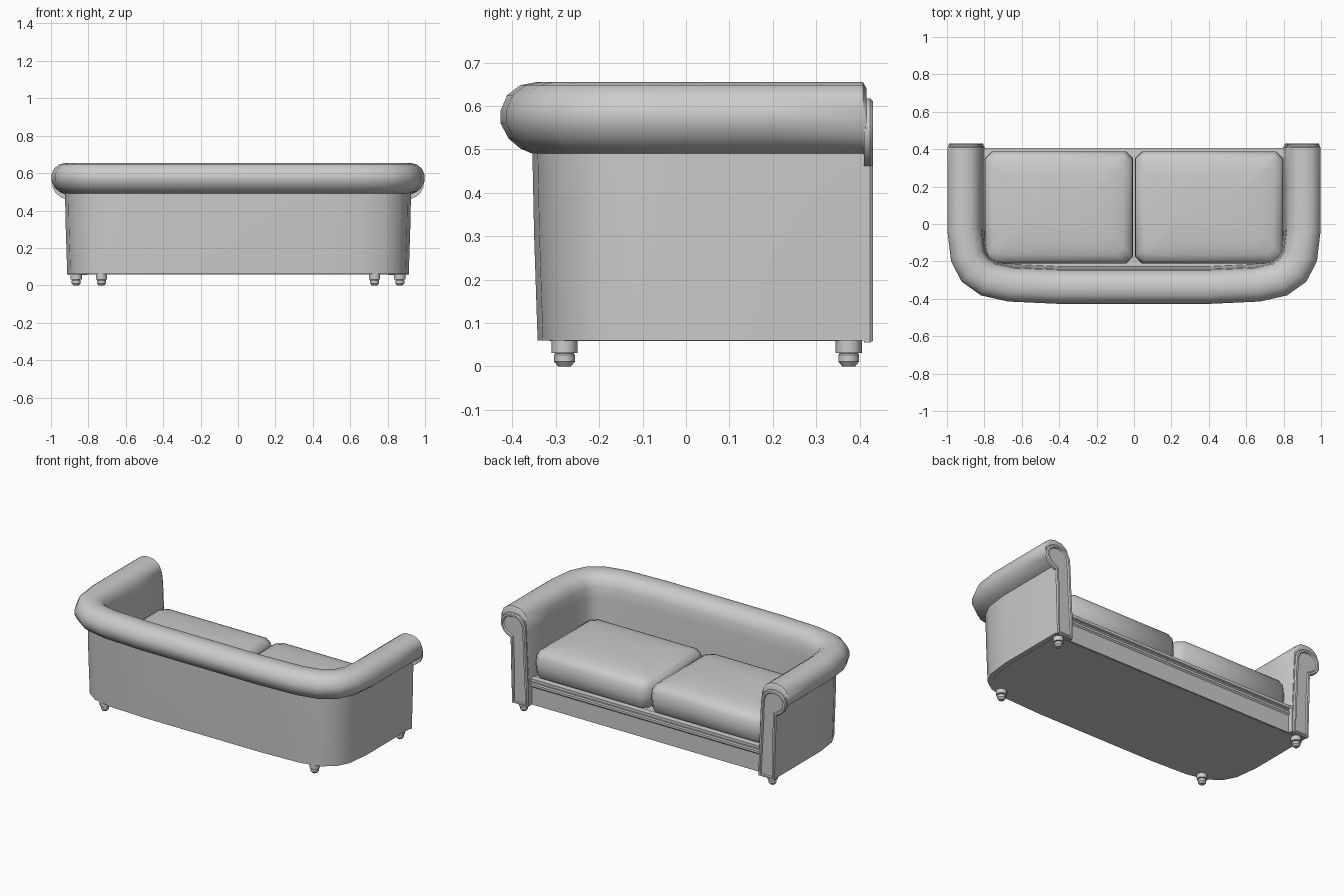
import bpy, bmesh, math
from mathutils import Vector

if "Cube" in bpy.data.objects:
    bpy.data.objects.remove(bpy.data.objects["Cube"])


def finish(name, bm, angle=40):
    bmesh.ops.recalc_face_normals(bm, faces=bm.faces[:])
    me = bpy.data.meshes.new(name)
    bm.to_mesh(me)
    bm.free()
    ob = bpy.data.objects.new(name, me)
    bpy.context.collection.objects.link(ob)
    bpy.ops.object.select_all(action='DESELECT')
    ob.select_set(True)
    bpy.context.view_layer.objects.active = ob
    bpy.ops.object.shade_smooth_by_angle(angle=math.radians(angle))
    return ob


def loft(bm, rings, caps=True):
    vs = [[bm.verts.new(p) for p in r] for r in rings]
    n = len(vs[0])
    for a, b in zip(vs, vs[1:]):
        for i in range(n):
            j = (i + 1) % n
            bm.faces.new((a[i], a[j], b[j], b[i]))
    if caps:
        bm.faces.new(vs[0])
        bm.faces.new(vs[-1])


# U-shaped plan path (right half, mirrored) and outward mitre directions
half = [(.905, .408), (.905, .2), (.905, -.03), (.888, -.17), (.85, -.245),
        (.78, -.295), (.66, -.322), (.4, -.334)]
path = [Vector(p) for p in half] + [Vector((-x, y)) for x, y in reversed(half)]


def outward(i):
    def nrm(a, b):
        d = (b - a).normalized()
        return Vector((-d.y, d.x))
    ns = []
    if i > 0:
        ns.append(nrm(path[i - 1], path[i]))
    if i < len(path) - 1:
        ns.append(nrm(path[i], path[i + 1]))
    m = sum(ns, Vector((0, 0))).normalized()
    return m / m.dot(ns[0])


sign = 1 if outward(0).x > 0 else -1


def offset(i, d):
    return path[i] + outward(i) * d * sign


# Rolled arm and back shell: (outward offset, height)
profile = [(.008, .06), (.016, .3), (.02, .49), (.048, .502), (.075, .525),
           (.093, .56), (.093, .59), (.078, .625), (.048, .648), (.01, .655),
           (-.035, .65), (-.07, .625), (-.088, .585), (-.093, .52),
           (-.1, .35), (-.108, .2), (-.108, .06)]
bm = bmesh.new()
rings = [[(*offset(i, d), z) for d, z in profile] for i in range(len(path))]
# slightly domed ends
for k, s in ((0, 1), (-1, -1)):
    end = [(s * (.905 + d * .96), .416, .06 + (z - .06) * .975) for d, z in profile]
    if k == 0:
        rings.insert(0, end)
    else:
        rings.append(end)
loft(bm, rings)
finish("arm_and_back_shell", bm)

# Raised front panels on both arms, with piped border
for s, side in ((1, "right"), (-1, "left")):
    bm = bmesh.new()
    f = [(s * (.905 + d * .94), .41, .055 + (z - .06) * .945) for d, z in profile]
    loft(bm, [f, [(x, .424, z) for x, y, z in f]])
    bm.faces.ensure_lookup_table()
    front = [bm.faces[-1]]
    bmesh.ops.recalc_face_normals(bm, faces=bm.faces[:])
    bmesh.ops.inset_region(bm, faces=front, thickness=.006, depth=.007)
    bmesh.ops.inset_region(bm, faces=front, thickness=.012, depth=0)
    bmesh.ops.inset_region(bm, faces=front, thickness=.005, depth=-.008)
    finish(side + "_arm_panel", bm, 30)

# Seat base and underside following the plan
bm = bmesh.new()
plan = [offset(i, -.02) for i in range(len(path))]
plan = [(p.x, min(p.y, .385)) for p in plan]
loft(bm, [[(x, y, z) for x, y in plan] for z in (.058, .225)])
finish("seat_base", bm)

# Front rail with moulded upper lip
rail = [(.37, .06), (.392, .06), (.392, .17), (.4, .178), (.4, .192),
        (.394, .198), (.394, .206), (.405, .21), (.405, .228), (.37, .23)]
bm = bmesh.new()
loft(bm, [[(x, y, z) for y, z in rail] for x in (-.83, .83)])
finish("front_rail", bm, 30)

# Two crowned cushions with clipped corners
levels = [(.225, .02), (.245, .004), (.3, 0), (.355, .002), (.385, .018),
          (.402, .05), (.413, .11), (.42, .19)]
for s, side in ((1, "right"), (-1, "left")):
    bm = bmesh.new()
    rings = []
    for z, t in levels:
        hx, hy, c = .397 - t, .3 - t, .038
        oct8 = [(hx, -hy + c), (hx, hy - c), (hx - c, hy), (-hx + c, hy),
                (-hx, hy - c), (-hx, -hy + c), (-hx + c, -hy), (hx - c, -hy)]
        rings.append([(s * .402 + x, .088 + y, z) for x, y in oct8])
    loft(bm, rings)
    finish(side + "_seat_cushion", bm, 50)

# Turned feet
foot = [(.015, 0), (.024, .011), (.024, .026), (.021, .03), (.03, .031), (.03, .065)]
for x, y, nm in ((.865, .375, "front"), (.73, -.28, "back")):
    for s, side in ((1, "right"), (-1, "left")):
        bm = bmesh.new()
        loft(bm, [[(s * x + r * math.cos(a * math.pi / 6), y + r * math.sin(a * math.pi / 6), z)
                   for a in range(12)] for r, z in foot])
        finish(f"{nm}_{side}_foot", bm, 35)
